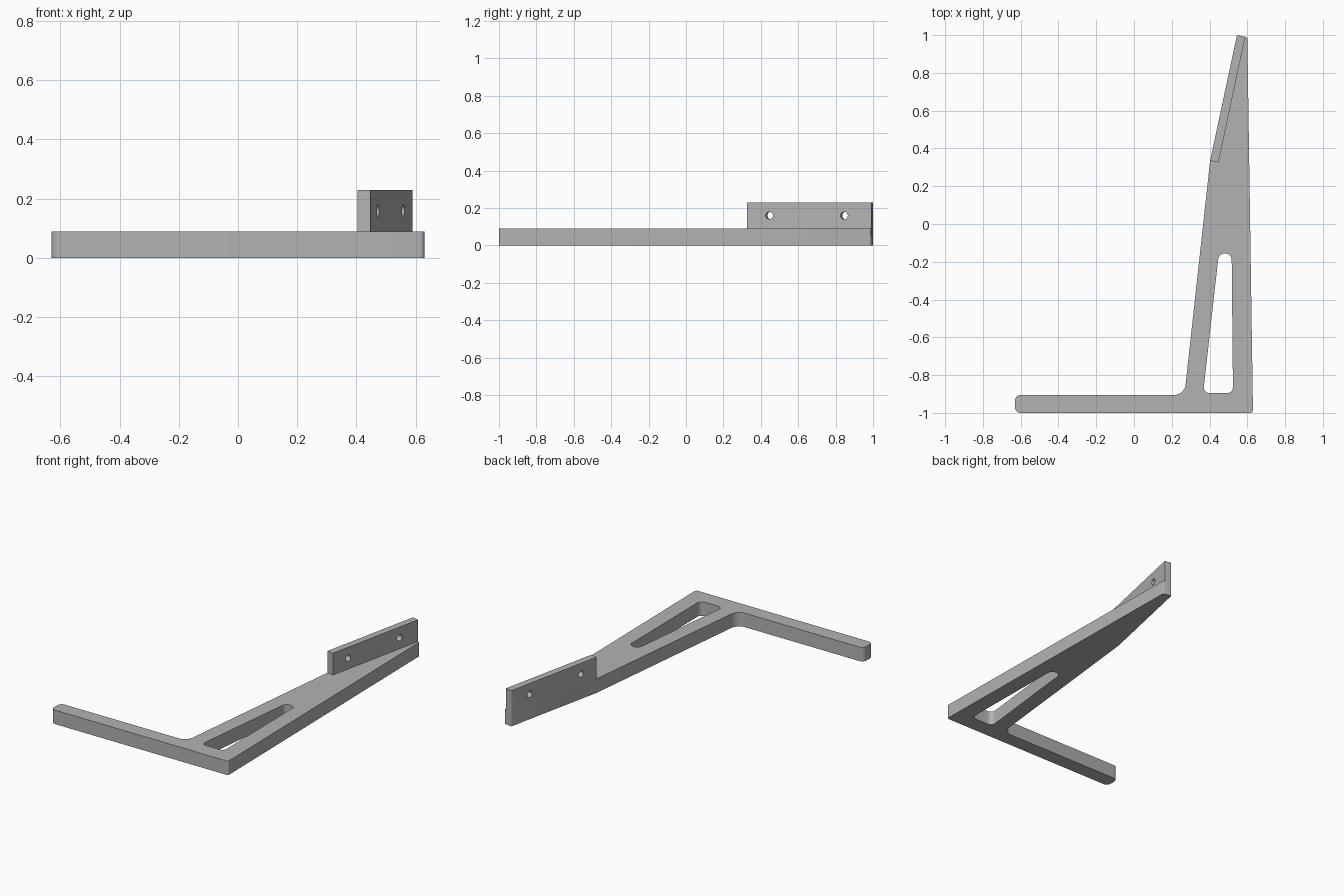
import bpy
import bmesh
import math
from mathutils import Vector, Matrix

cube = bpy.data.objects.get("Cube")
if cube:
    bpy.data.objects.remove(cube, do_unlink=True)

grey = bpy.data.materials.new("light_grey")
grey.use_nodes = True
colour = (0.45, 0.45, 0.45, 1)
grey.diffuse_color = colour
grey.node_tree.nodes["Principled BSDF"].inputs["Base Color"].default_value = colour


def rounded(corners, steps=8):
    """Replace each (x, y, radius) corner by a tangent arc."""
    out = []
    for i, (x, y, r) in enumerate(corners):
        p = Vector((x, y))
        if r == 0:
            out.append(p)
            continue
        a = (Vector(corners[i - 1][:2]) - p).normalized()
        b = (Vector(corners[(i + 1) % len(corners)][:2]) - p).normalized()
        half = a.angle(b) / 2
        centre = p + (a + b).normalized() * r / math.sin(half)
        start = p + a * r / math.tan(half) - centre
        end = p + b * r / math.tan(half) - centre
        sweep = -start.angle_signed(end)
        for k in range(steps + 1):
            out.append(centre + Matrix.Rotation(sweep * k / steps, 2) @ start)
    return out


def prism(name, corners, z0, z1):
    """Extrude a rounded outline from z0 to z1."""
    bm = bmesh.new()
    face = bm.faces.new([bm.verts.new((p.x, p.y, z0)) for p in rounded(corners)])
    top = bmesh.ops.extrude_face_region(bm, geom=[face])["geom"]
    moved = [v for v in top if isinstance(v, bmesh.types.BMVert)]
    bmesh.ops.translate(bm, verts=moved, vec=(0, 0, z1 - z0))
    bmesh.ops.recalc_face_normals(bm, faces=bm.faces)
    mesh = bpy.data.meshes.new(name)
    bm.to_mesh(mesh)
    bm.free()
    mesh.materials.append(grey)
    obj = bpy.data.objects.new(name, mesh)
    bpy.context.collection.objects.link(obj)
    return obj


def select(obj):
    bpy.ops.object.select_all(action="DESELECT")
    obj.select_set(True)
    bpy.context.view_layer.objects.active = obj


def boolean(target, tool, operation):
    """Apply a boolean and discard the tool object."""
    mod = target.modifiers.new("boolean", "BOOLEAN")
    mod.operation = operation
    mod.solver = "EXACT"
    mod.object = tool
    select(target)
    bpy.ops.object.modifier_apply(modifier=mod.name)
    bpy.data.objects.remove(tool, do_unlink=True)


# Flat L-shaped arm
WALL_START, WALL_END = Vector((0.403, 0.335)), Vector((0.545, 1.0))
bracket = prism("bracket", [
    (-0.63, -1, 0.03), (0.63, -1, 0.015), (0.6, 0.988, 0.01),
    (*WALL_END, 0.005), (*WALL_START, 0), (0.267, -0.905, 0.06),
    (-0.63, -0.905, 0.03)], 0, 0.09)

# Tapered slot
slot = prism("slot_cutter", [
    (0.366, -0.895, 0.03), (0.524, -0.895, 0.03),
    (0.517, -0.156, 0.034), (0.449, -0.156, 0.034)], -0.1, 0.2)
boolean(bracket, slot, "DIFFERENCE")

# Upright mounting wall along the slanted edge
along = (WALL_END - WALL_START).normalized()
across = Vector((along.y, -along.x)) * 0.045
wall = prism("mounting_wall", [
    (*WALL_START, 0), (*(WALL_START + across), 0),
    (*(WALL_END + across), 0), (*WALL_END, 0.005)], 0.05, 0.23)
boolean(bracket, wall, "UNION")

# Screw holes through the wall
direction = Vector((across.x, across.y, 0)).normalized()
for y in (0.455, 0.855):
    t = (y - WALL_START.y) / along.y
    spot = WALL_START + along * t + across / 2
    bpy.ops.mesh.primitive_cylinder_add(
        vertices=24, radius=0.02, depth=0.2, location=(spot.x, spot.y, 0.16),
        rotation=direction.to_track_quat("Z", "Y").to_euler())
    hole = bpy.context.object
    hole.name = "hole_cutter"
    hole.data.materials.append(grey)
    boolean(bracket, hole, "DIFFERENCE")

select(bracket)
bpy.ops.object.shade_smooth_by_angle(angle=math.radians(30))
